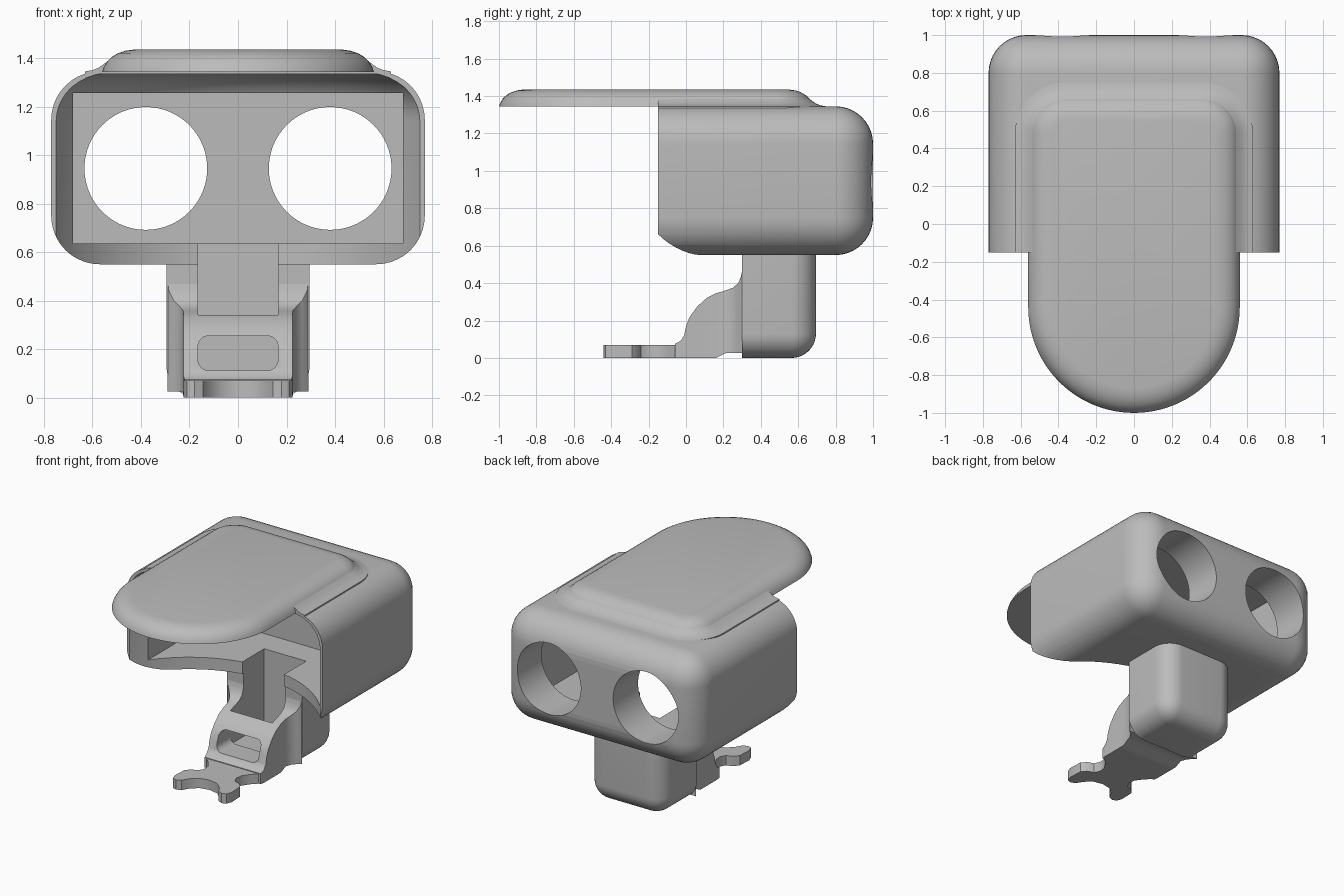
import bpy, bmesh, math
from mathutils import Vector

if "Cube" in bpy.data.objects:
    bpy.data.objects.remove(bpy.data.objects["Cube"])

grey = bpy.data.materials.new("plain grey")
grey.use_nodes = True
grey.diffuse_color = (0.5, 0.5, 0.5, 1)
grey.node_tree.nodes["Principled BSDF"].inputs["Base Color"].default_value = (0.5, 0.5, 0.5, 1)


def finish(name, bm):
    bmesh.ops.recalc_face_normals(bm, faces=bm.faces)
    mesh = bpy.data.meshes.new(name)
    bm.to_mesh(mesh)
    bm.free()
    mesh.materials.append(grey)
    ob = bpy.data.objects.new(name, mesh)
    bpy.context.collection.objects.link(ob)
    return ob


def box(name, lo, hi, radius=0, rounded=None):
    """Box between two corners; edges picked by the rule are rounded."""
    lo, hi = Vector(lo), Vector(hi)
    bm = bmesh.new()
    bmesh.ops.create_cube(bm, size=1)
    for v in bm.verts:
        v.co = (lo + hi) / 2 + v.co * (hi - lo)
    if radius:
        edges = [e for e in bm.edges if rounded(*[v.co for v in e.verts])]
        bmesh.ops.bevel(bm, geom=edges, offset=radius, segments=10,
                        profile=0.5, affect='EDGES')
    return finish(name, bm)


def loft(name, rings):
    """Closed skin through rings with equal point counts."""
    bm = bmesh.new()
    loops = [[bm.verts.new(p) for p in r] for r in rings]
    for a, b in zip(loops, loops[1:]):
        for i in range(len(a)):
            j = (i + 1) % len(a)
            bm.faces.new((a[i], a[j], b[j], b[i]))
    bm.faces.new(loops[0])
    bm.faces.new(loops[-1])
    return finish(name, bm)


def arc(cx, cy, r, start, end, n):
    angles = [math.radians(start + (end - start) * i / n) for i in range(n + 1)]
    return [(cx + r * math.cos(a), cy + r * math.sin(a)) for a in angles]


def disc(cx, cy, r, n=96):
    return arc(cx, cy, r, 0, 360, n)[:-1]


def cut(target, cutters):
    for c in cutters:
        mod = target.modifiers.new("cut", 'BOOLEAN')
        mod.operation, mod.solver, mod.object = 'DIFFERENCE', 'EXACT', c
    bpy.context.view_layer.update()
    graph = bpy.context.evaluated_depsgraph_get()
    mesh = bpy.data.meshes.new_from_object(target.evaluated_get(graph))
    target.modifiers.clear()
    target.data = mesh


# Housing: open at the front, rounded along its length and at the back
back, front = 1.0, -0.15
housing = box("housing", (-0.77, front, 0.55), (0.77, back, 1.345), 0.2,
              lambda a, b: max(a.y, b.y) > 0.9)

# Curved mouth: a filleted upright drum scooped out of the front
R, F, top = 0.85, 0.2, 1.341
steps = [(R, 0.45)] + [(R - F + F * math.cos(t), top - F + F * math.sin(t))
                       for t in [math.pi / 2 * i / 10 for i in range(11)]]
mouth = loft("mouth_cutter", [[(x, y, z) for x, y in disc(0, -0.55, r)] for r, z in steps])
cavity = box("cavity_cutter", (-0.68, -0.4, 0.635), (0.68, 0.72, 1.255))
slot = box("slot_cutter", (-0.165, 0.15, 0.1), (0.165, 0.53, 0.8))
eyes = [loft("eye_hole_cutter", [[(x, y, z) for x, z in disc(s * 0.38, 0.945, 0.253)]
                                 for y in (0.6, 1.2)]) for s in (-1, 1)]
cut(housing, [mouth, cavity, slot] + eyes)


# Roof visor: round-nosed raised panel
def outline(o, z, nose=True):
    pts = arc(0.36, 0.48, 0.2 + o, 0, 90, 10) + arc(-0.36, 0.48, 0.2 + o, 90, 180, 10)
    if nose:
        pts += arc(0, -0.44, 0.56 + o, 180, 360, 48)
    else:
        pts += [(-0.56 - o, front), (0.56 + o, front)]
    return [(x, y, z) for x, y in pts]


visor = loft("visor", [outline(-o, z) for o, z in (
    (0, 1.343), (0.006, 1.362), (0.02, 1.386), (0.04, 1.405), (0.065, 1.42),
    (0.095, 1.43), (0.13, 1.435))])
visor_fillet = loft("visor_fillet", [outline(o, z, False) for o, z in (
    (0.07, 1.335), (0.07, 1.345), (0.04, 1.35), (0.015, 1.36), (-0.005, 1.374),
    (-0.02, 1.385))])

# Neck under the housing
neck = box("neck", (-0.295, 0.3, 0), (0.295, 0.695, 0.6), 0.13,
           lambda a, b: (a.y > 0.6 and b.y > 0.6 and min(a.z, b.z) < 0.1)
           or max(a.z, b.z) < 0.1 and abs(a.y - b.y) > 0.1)
cut(neck, [slot])

# Arm: sweeps down from the neck, narrowing to the front
stations = [(-0.06, 0.22, 0.075), (-0.03, 0.225, 0.09), (-0.01, 0.225, 0.12),
            (0, 0.225, 0.17), (0.02, 0.225, 0.22), (0.06, 0.225, 0.275),
            (0.11, 0.225, 0.32), (0.16, 0.225, 0.345), (0.21, 0.227, 0.36),
            (0.25, 0.24, 0.375), (0.28, 0.265, 0.4), (0.295, 0.285, 0.44),
            (0.302, 0.29, 0.48)]
arm = loft("arm", [[(-w, y, 0.025 if y > 0.2 else 0), (w, y, 0.025 if y > 0.2 else 0),
                    (w, y, z), (-w, y, z)] for y, w, z in stations])
window = box("window_cutter", (-0.165, -0.3, 0.112), (0.165, 0.2, 0.255), 0.045,
             lambda a, b: abs(a.y - b.y) > 0.1)
cut(arm, [slot, window])

# Forked foot
half = [(0.225, 0.01), (0.215, -0.05), (0.165, -0.1), (0.13, -0.15), (0.125, -0.2),
        (0.145, -0.24), (0.19, -0.255), (0.22, -0.29), (0.225, -0.39), (0.21, -0.43),
        (0.18, -0.44), (0.145, -0.425), (0.12, -0.38), (0.07, -0.335)]
plan = half + [(0, -0.32)] + [(-x, y) for x, y in reversed(half)]
foot = loft("forked_foot", [[(x, y, z) for x, y in plan] for z in (0, 0.07)])

for c in [mouth, cavity, slot, window] + eyes:
    bpy.data.objects.remove(c)

# Smooth shading with sharp edges kept
bpy.ops.object.select_all(action='DESELECT')
for ob in (housing, visor, visor_fillet, neck, arm, foot):
    ob.select_set(True)
    bpy.context.view_layer.objects.active = ob
bpy.ops.object.shade_smooth_by_angle(angle=math.radians(35))
